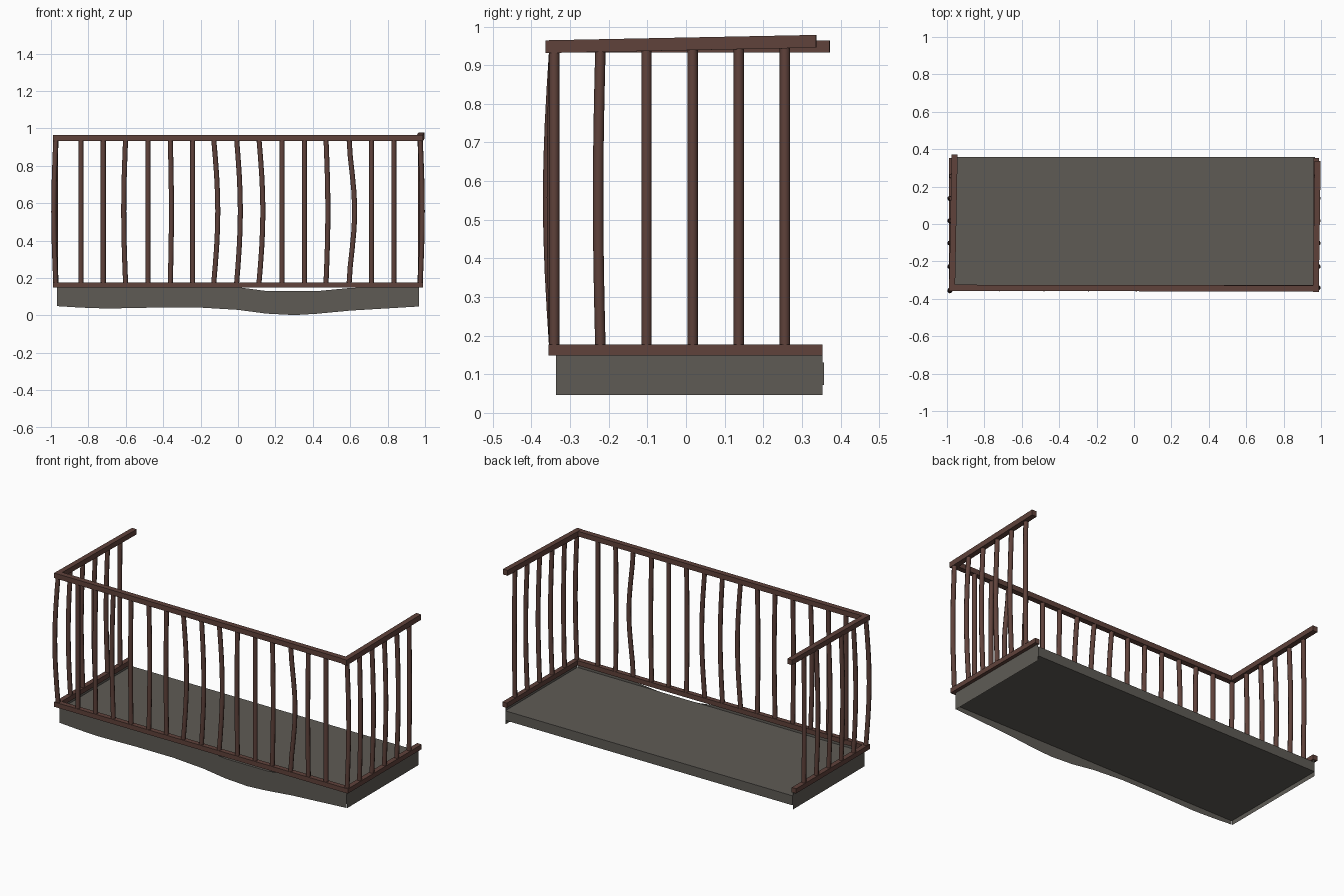
import bpy, bmesh, math
from mathutils import Vector

cube = bpy.data.objects.get("Cube")
if cube:
    bpy.data.objects.remove(cube)


def material(name, color):
    mat = bpy.data.materials.new(name)
    mat.use_nodes = True
    mat.diffuse_color = color
    mat.node_tree.nodes["Principled BSDF"].inputs["Base Color"].default_value = color
    return mat


STONE = material("weathered_grey", (0.113, 0.105, 0.091, 1))
RUST = material("rust_brown", (0.115, 0.054, 0.043, 1))


def finish(name, bm, mat, smooth=False):
    bmesh.ops.recalc_face_normals(bm, faces=bm.faces)
    mesh = bpy.data.meshes.new(name)
    bm.to_mesh(mesh)
    bm.free()
    for p in mesh.polygons:
        p.use_smooth = smooth and len(p.vertices) == 4
    mesh.materials.append(mat)
    obj = bpy.data.objects.new(name, mesh)
    bpy.context.collection.objects.link(obj)
    return obj


def loft(name, rings, mat, smooth=False):
    """Skin a list of vertex rings and cap both ends."""
    bm = bmesh.new()
    loops = [[bm.verts.new(p) for p in ring] for ring in rings]
    n = len(loops[0])
    for a, b in zip(loops, loops[1:]):
        for i in range(n):
            j = (i + 1) % n
            bm.faces.new((a[i], a[j], b[j], b[i]))
    bm.faces.new(loops[0])
    bm.faces.new(loops[-1])
    return finish(name, bm, mat, smooth)


def rail(name, start, end, width, height):
    """Square bar between two points."""
    start, end = Vector(start), Vector(end)
    side = (end - start).cross(Vector((0, 0, 1))).normalized() * width / 2
    up = Vector((0, 0, height / 2))
    rings = [[p - side - up, p + side - up, p + side + up, p - side + up] for p in (start, end)]
    return loft(name, rings, RUST)


def baluster(name, x, y, bend_x=0, bend_y=0, power=1, top=0.945):
    """Round bar, bowed sideways in the middle."""
    rings = []
    for k in range(9):
        t = k / 8
        bow = max(0, math.sin(math.pi * t)) ** power
        cx, cy, z = x + bend_x * bow, y + bend_y * bow, 0.17 + (top - 0.17) * t
        rings.append([(cx + 0.0135 * math.cos(a), cy + 0.0135 * math.sin(a), z)
                      for a in (math.tau * i / 8 for i in range(8))])
    return loft(name, rings, RUST, True)


def skirt(name, points):
    """Thin upright sheet from (x, y, bottom, top) columns."""
    bm = bmesh.new()
    cols = [(bm.verts.new((x, y, lo)), bm.verts.new((x, y, hi))) for x, y, lo, hi in points]
    for a, b in zip(cols, cols[1:]):
        bm.faces.new((a[0], b[0], b[1], a[1]))
    return finish(name, bm, STONE)


# Floor plate
W, FRONT, BACK = 0.968, -0.336, 0.357
loft("floor_plate", [[(-W, FRONT, z), (W, FRONT, z), (W, BACK, z), (-W, BACK, z)]
                     for z in (0.072, 0.13)], STONE)

# Skirts around three sides, the front one warped
wave = [(-W, 0.05), (-0.84, 0.042), (-0.7, 0.037), (-0.45, 0.042), (-0.2, 0.042),
        (0, 0.03), (0.15, 0.01), (0.3, 0.002), (0.42, 0.009), (0.6, 0.026), (0.8, 0.038), (W, 0.048)]
skirt("front_skirt", [(x, FRONT - 0.001, lo, min(0.155, lo + 0.121)) for x, lo in wave])
for side, s in (("left", 1), ("right", -1)):
    skirt(side + "_skirt", [(s * (W + 0.001), y, 0.046, 0.152) for y in (FRONT, BACK - 0.003)])

# Bottom rails
rail("front_bottom_rail", (-0.99, -0.341, 0.163), (0.99, -0.341, 0.163), 0.03, 0.029)
for side, s in (("left", 1), ("right", -1)):
    rail(side + "_bottom_rail", (s * 0.975, -0.355, 0.163), (s * 0.975, 0.354, 0.163), 0.03, 0.029)

# Top rails, the left one knocked slightly upwards
rail("front_top_rail", (-0.988, -0.341, 0.949), (0.988, -0.345, 0.949), 0.033, 0.031)
rail("left_top_rail", (0.972, -0.364, 0.948), (0.982, 0.337, 0.962), 0.032, 0.033)
rail("right_top_rail", (-0.973, -0.358, 0.949), (-0.959, 0.372, 0.949), 0.032, 0.031)

# Front balusters: sideways bend by index
bends = {2: -0.01, 4: 0.006, 6: 0.022, 7: 0.02, 8: 0.021, 11: 0.01, 12: 0.03}
shift = {6: -0.007, 7: -0.004, 8: -0.004, 11: -0.004}
for i in range(15):
    x = -0.84 + 0.1195 * i + shift.get(i, 0)
    baluster(f"front_baluster_{i + 1}", x, -0.341, bends.get(i, 0),
             -0.006 if i % 2 else 0, 1.6 if i == 12 else 1)

# Side balusters, including the corner posts
for side, s in (("left", 1), ("right", -1)):
    for i in range(6):
        y = -0.341 + 0.1194 * i
        baluster(f"{side}_baluster_{i + 1}", s * 0.974, y, s * (0.011 if i < 5 else 0.003),
                 -0.016 if (i == 0 and s < 0) else (-0.006 if i == 1 else 0),
                 top=0.94 + (0.002 * i if s > 0 else 0))
